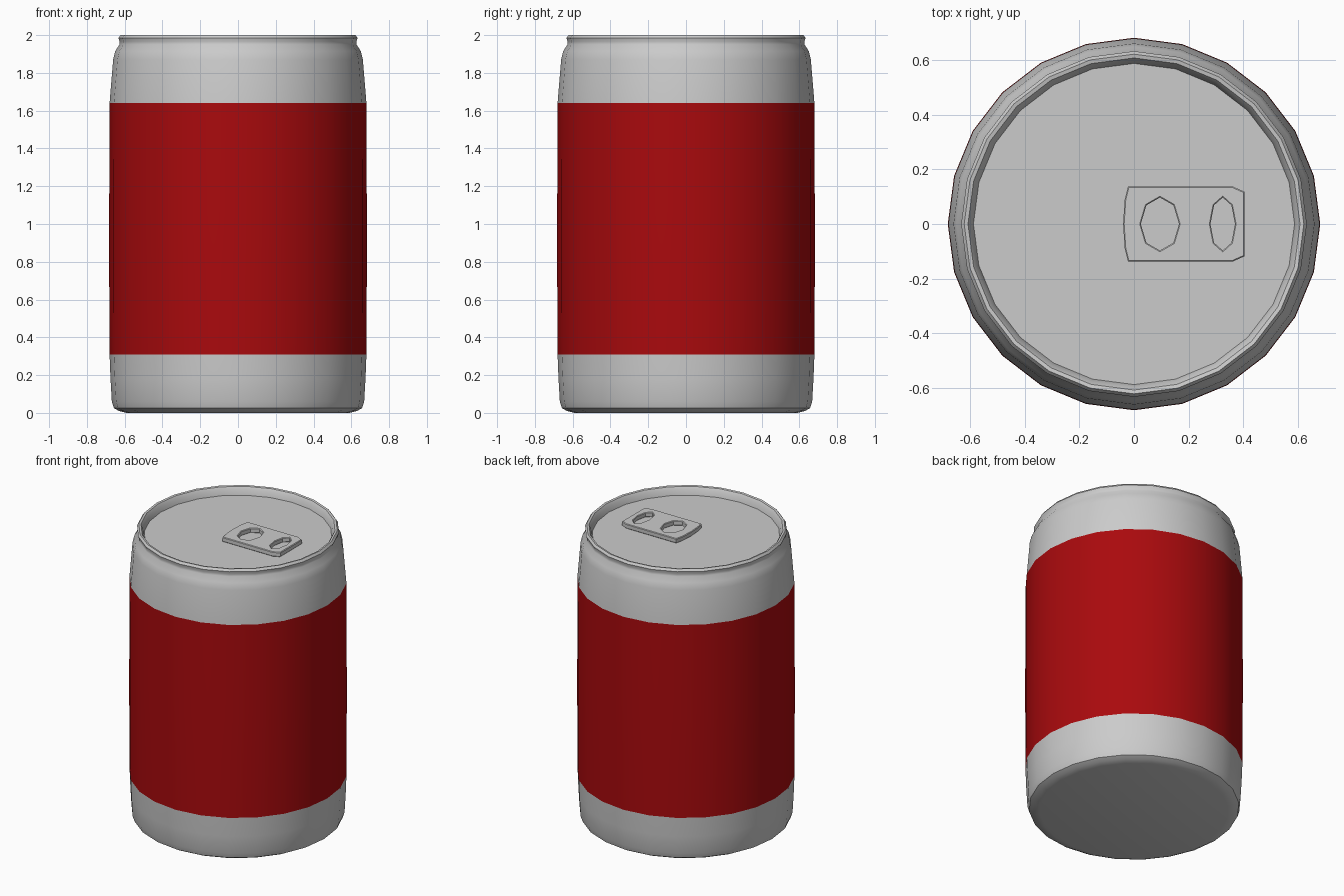
import bpy, bmesh
from math import sin, cos, pi, radians

if "Cube" in bpy.data.objects:
    bpy.data.objects.remove(bpy.data.objects["Cube"])

SIDES = 24


def finish(obj, angle=40):
    bpy.ops.object.select_all(action='DESELECT')
    obj.select_set(True)
    bpy.context.view_layer.objects.active = obj
    bpy.ops.object.shade_smooth_by_angle(angle=radians(angle))


def lathe(name, profile, mat=None):
    """Revolve (radius, z) points, listed so that normals face outward."""
    bm = bmesh.new()
    rings = []
    for r, z in profile:
        if r == 0:
            rings.append([bm.verts.new((0, 0, z))] * SIDES)
        else:
            rings.append([bm.verts.new((r * cos(2 * pi * i / SIDES), r * sin(2 * pi * i / SIDES), z))
                          for i in range(SIDES)])
    for a, b in zip(rings, rings[1:]):
        for i in range(SIDES):
            j = (i + 1) % SIDES
            bm.faces.new(list(dict.fromkeys((a[i], a[j], b[j], b[i]))))
    me = bpy.data.meshes.new(name)
    bm.to_mesh(me)
    bm.free()
    obj = bpy.data.objects.new(name, me)
    bpy.context.collection.objects.link(obj)
    if mat:
        me.materials.append(mat)
    finish(obj)
    return obj


red = bpy.data.materials.new("label_red")
red.diffuse_color = (0.4, 0.003, 0.004, 1)
red.use_nodes = True
red.node_tree.nodes["Principled BSDF"].inputs["Base Color"].default_value = red.diffuse_color

# Rounded base
lathe("can_base", [(0, 0.005), (0.59, 0.0), (0.63, 0.01), (0.657, 0.025),
                   (0.668, 0.06), (0.675, 0.18), (0.68, 0.31)])

# Coloured band around the middle
lathe("label", [(0.68, 0.31), (0.682, 0.75), (0.682, 1.05), (0.68, 1.64)], red)

# Shoulder, rolled rim and recessed lid
lathe("can_top", [(0.68, 1.64), (0.661, 1.87), (0.65, 1.915), (0.628, 1.95), (0.627, 1.965),
                  (0.633, 1.985), (0.622, 2.0), (0.608, 1.997), (0.597, 1.98),
                  (0.588, 1.945), (0, 1.945)])

# Pull tab with two openings
curve = bpy.data.curves.new("pull_tab", 'CURVE')
curve.dimensions = '2D'
curve.fill_mode = 'BOTH'
curve.extrude = 0.012
curve.bevel_depth = 0.004
curve.bevel_resolution = 0
curve.offset = -0.004


def loop(points):
    s = curve.splines.new('POLY')
    s.points.add(len(points) - 1)
    for p, (x, y) in zip(s.points, points):
        p.co = (x, y, 0, 1)
    s.use_cyclic_u = True


half = [(0.405, 0.118), (0.36, 0.138), (-0.022, 0.138), (-0.034, 0.09)]
loop(half + [(-0.04, 0)] + [(x, -y) for x, y in reversed(half)])
for cx, rx in ((0.095, 0.07), (0.325, 0.045)):
    loop([(cx + rx * cos(k * pi / 4), 0.097 * sin(k * pi / 4)) for k in range(8)])

tab = bpy.data.objects.new("pull_tab", curve)
tab.location.z = 1.961
bpy.context.collection.objects.link(tab)
bpy.ops.object.select_all(action='DESELECT')
tab.select_set(True)
bpy.context.view_layer.objects.active = tab
bpy.ops.object.convert(target='MESH')
finish(bpy.context.object, 30)
